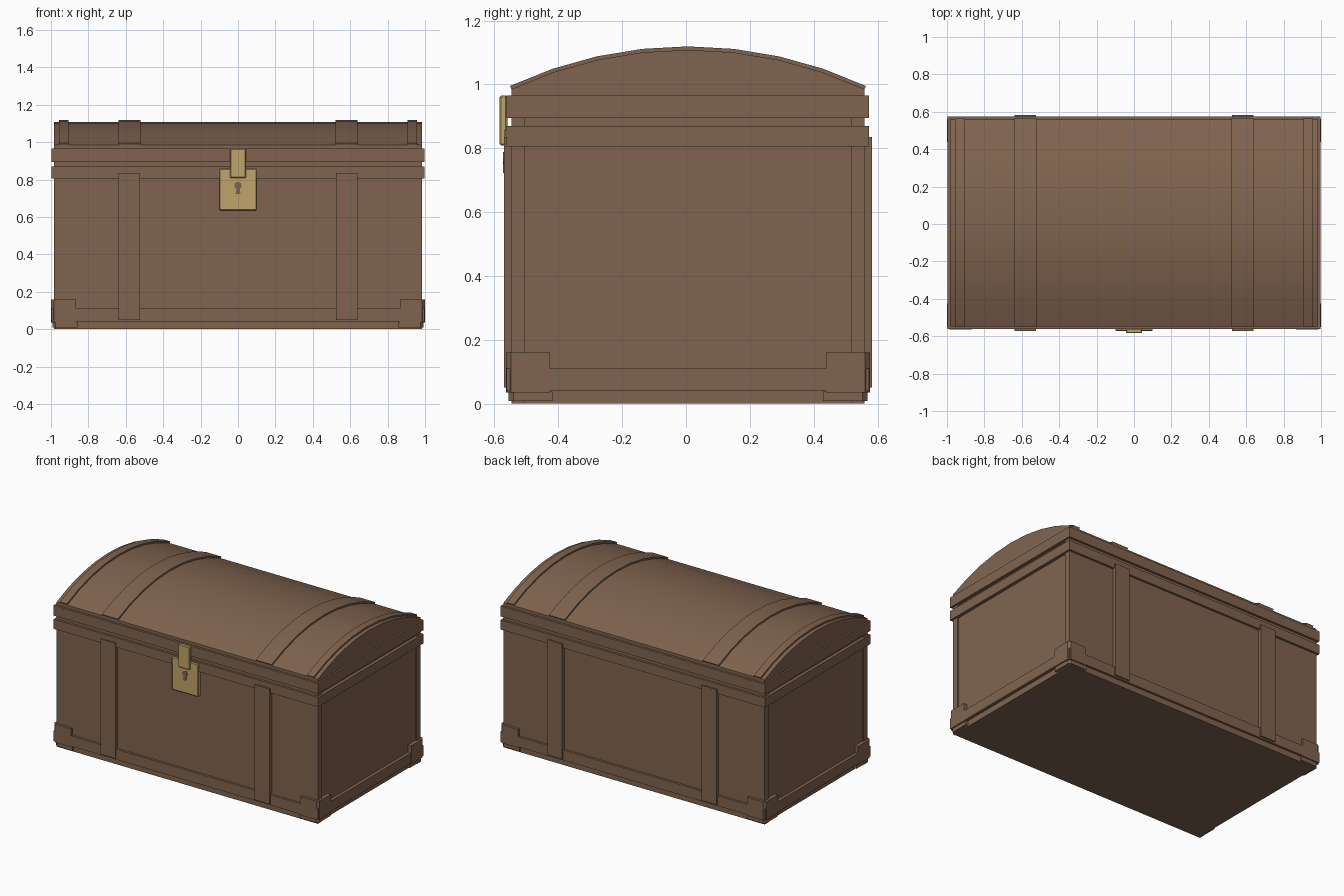
import bpy, bmesh, math

cube = bpy.data.objects.get("Cube")
if cube:
    bpy.data.objects.remove(cube)

YC = 0.006                 # the lock shifts the chest slightly back
HALF_X, HALF_Y = 0.985, 0.553


def material(name, color):
    m = bpy.data.materials.new(name)
    m.use_nodes = True
    m.diffuse_color = color
    m.node_tree.nodes["Principled BSDF"].inputs["Base Color"].default_value = color
    return m


WOOD = material("brown wood", (0.216, 0.127, 0.078, 1))
BRASS = material("brass", (0.527, 0.371, 0.144, 1))


def finish(name, bm, mat, bevel=0.0):
    bmesh.ops.recalc_face_normals(bm, faces=bm.faces)
    mesh = bpy.data.meshes.new(name)
    bm.to_mesh(mesh)
    bm.free()
    ob = bpy.data.objects.new(name, mesh)
    bpy.context.collection.objects.link(ob)
    mesh.materials.append(mat)
    if bevel:
        mod = ob.modifiers.new("soft edges", "BEVEL")
        mod.width, mod.segments = bevel, 1
    return ob


def box(name, x, y, z, mat=WOOD, bevel=0.0):
    """Box from (low, high) ranges on each axis."""
    bm = bmesh.new()
    bmesh.ops.create_cube(bm, size=1)
    for v in bm.verts:
        v.co = [r[0] if c < 0 else r[1] for c, r in zip(v.co, (x, y, z))]
    return finish(name, bm, mat, bevel)


def prism(name, points, offset, mat=WOOD):
    """Closed loop of 3D points extruded along an offset."""
    bm = bmesh.new()
    face = bm.faces.new([bm.verts.new(p) for p in points])
    ext = bmesh.ops.extrude_face_region(bm, geom=[face])["geom"]
    verts = [g for g in ext if isinstance(g, bmesh.types.BMVert)]
    bmesh.ops.translate(bm, verts=verts, vec=offset)
    return finish(name, bm, mat)


def band(name, hx, hy, z, bevel=0.0):
    return box(name, (-hx, hx), (YC - hy, YC + hy), z, WOOD, bevel)


def dome_arc(grow=0.0, steps=8):
    """Points of the lid arch in the YZ plane, front to back."""
    half, rise, base = HALF_Y, 0.123, 0.985
    radius = (half ** 2 + rise ** 2) / (2 * rise)
    sweep = math.asin(half / radius)
    centre = base + rise - radius
    pts = []
    for i in range(steps + 1):
        a = sweep * (2 * i / steps - 1)
        pts.append((YC + (radius + grow) * math.sin(a),
                    centre + (radius + grow) * math.cos(a)))
    return pts


def smooth(ob):
    bpy.ops.object.select_all(action="DESELECT")
    ob.select_set(True)
    bpy.context.view_layer.objects.active = ob
    bpy.ops.object.shade_smooth_by_angle(angle=math.radians(30))


# Body, base trim and the two rims around the opening
band("body", 0.975, HALF_Y, (0, 0.93))
band("base_trim", 0.997, 0.568, (0.04, 0.11))
band("lower_rim", 0.997, 0.568, (0.805, 0.87))
band("lid_rim", 0.997, 0.568, (0.895, 0.965))

# Arched lid
arc = dome_arc()
profile = [(YC - HALF_Y, 0.95)] + arc + [(YC + HALF_Y, 0.95)]
smooth(prism("lid", [(-HALF_X, y, z) for y, z in profile], (2 * HALF_X, 0, 0)))

# Straps bent over the lid
for side, label in ((-1, "right"), (1, "left")):
    for kind, lo, hi in (("lid_strap", 0.52, 0.64), ("lid_end_strap", 0.905, 0.957)):
        loop = dome_arc(0.011) + dome_arc(-0.01)[::-1]
        x = lo if side > 0 else -hi
        smooth(prism(f"{label}_{kind}", [(x, y, z) for y, z in loop], (hi - lo, 0, 0)))

    # Straps down the front and back of the body
    x = sorted((side * 0.525, side * 0.638))
    for face, where in ((-1, "front"), (1, "back")):
        y = sorted((YC + face * 0.54, YC + face * 0.577))
        box(f"{where}_{label}_body_strap", x, y, (0.05, 0.835))

        # Corner post on the end of the body
        px = sorted((side * 0.95, side * HALF_X))
        py = sorted((YC + face * 0.512, YC + face * HALF_Y))
        box(f"{where}_{label}_corner_post", px, py, (0, 0.9))

        # Corner bracket: an L-shaped footprint with a cut outer corner
        plan = [(0.865, 0.54), (0.865, 0.57), (0.985, 0.57), (1.0, 0.555),
                (1.0, 0.432), (0.96, 0.432), (0.96, 0.54)]
        for part, z, h, inset in (("bracket", 0.035, 0.125, 0), ("bracket_foot", 0.008, 0.03, 0.008)):
            pts = [(side * (px - inset), YC + face * (py - inset), z) for px, py in plan]
            prism(f"{where}_{label}_{part}", pts, (0, 0, h))

# Brass lock plate and hasp
box("lock_plate", (-0.1, 0.1), (-0.571, -0.54), (0.635, 0.86), BRASS, 0.005)
box("lock_hasp", (-0.043, 0.043), (-0.584, -0.56), (0.808, 0.965), BRASS, 0.005)

# Keyhole: round top with a flared skirt
start, end = math.radians(-60), math.radians(240)
hole = [(0.02 * math.cos(a), 0.768 + 0.02 * math.sin(a))
        for a in (start + (end - start) * i / 10 for i in range(11))]
hole += [(-0.013, 0.722), (0.013, 0.722)]
prism("keyhole", [(x, -0.574, z) for x, z in hole], (0, 0.008, 0))
